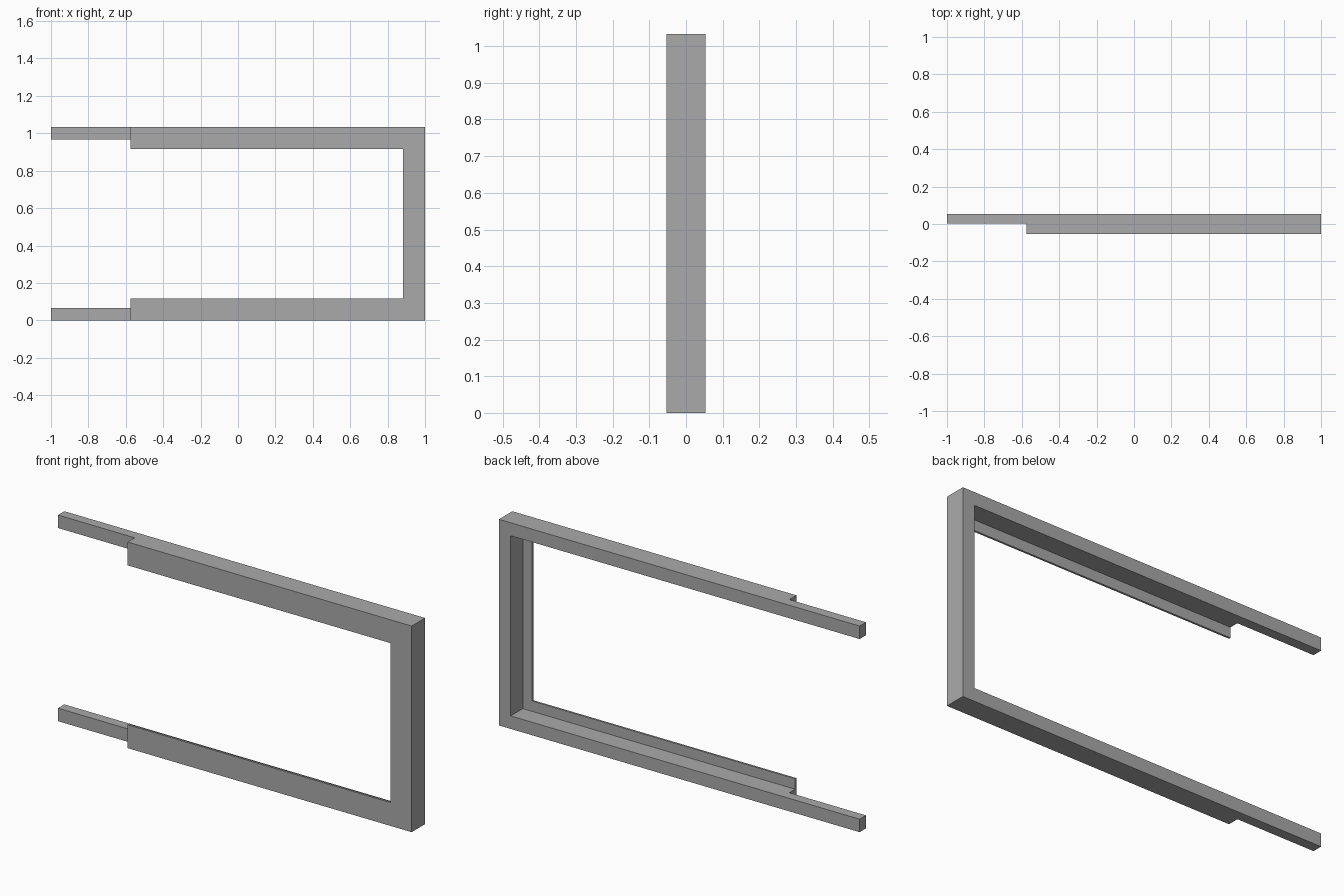
import bpy
import bmesh
from mathutils import Vector

if "Cube" in bpy.data.objects:
    bpy.data.objects.remove(bpy.data.objects["Cube"], do_unlink=True)

HEIGHT = 1.033
HALF_DEPTH = 0.053
BAR = 0.065        # width of the main bar
LIP = 0.117        # reach of the thin front lip
LIP_BACK = -0.043  # rear face of the lip
STEP_X = -0.575    # where the full section ends
TONGUE_FRONT = 0.003

grey = bpy.data.materials.new("grey")
grey.use_nodes = True
colour = (0.4, 0.4, 0.4, 1)
grey.diffuse_color = colour
grey.node_tree.nodes["Principled BSDF"].inputs["Base Color"].default_value = colour


def sweep(name, section, path):
    """Sweep a section of (inward offset, y) along (corner, inward direction) stations."""
    bm = bmesh.new()
    rings = []
    for (x, z), (dx, dz) in path:
        rings.append([bm.verts.new(Vector((x + dx * d, y, z + dz * d))) for d, y in section])
    n = len(section)
    for a, b in zip(rings, rings[1:]):
        for i in range(n):
            j = (i + 1) % n
            bm.faces.new((a[i], a[j], b[j], b[i]))
    bm.faces.new(rings[0])
    bm.faces.new(rings[-1])
    bmesh.ops.recalc_face_normals(bm, faces=bm.faces)
    mesh = bpy.data.meshes.new(name)
    bm.to_mesh(mesh)
    bm.free()
    mesh.materials.append(grey)
    obj = bpy.data.objects.new(name, mesh)
    bpy.context.collection.objects.link(obj)


# U-shaped frame with an L section and mitred corners
l_section = [(0, -HALF_DEPTH), (LIP, -HALF_DEPTH), (LIP, LIP_BACK),
             (BAR, LIP_BACK), (BAR, HALF_DEPTH), (0, HALF_DEPTH)]
sweep("u_frame", l_section, [((STEP_X, 0), (0, 1)), ((1, 0), (-1, 1)),
                             ((1, HEIGHT), (-1, -1)), ((STEP_X, HEIGHT), (0, -1))])

# Half-depth tongues continuing the two rails
tongue = [(0, TONGUE_FRONT), (BAR, TONGUE_FRONT), (BAR, HALF_DEPTH), (0, HALF_DEPTH)]
for name, z, inward in (("lower_tongue", 0, 1), ("upper_tongue", HEIGHT, -1)):
    sweep(name, tongue, [((-1, z), (0, inward)), ((STEP_X, z), (0, inward))])
